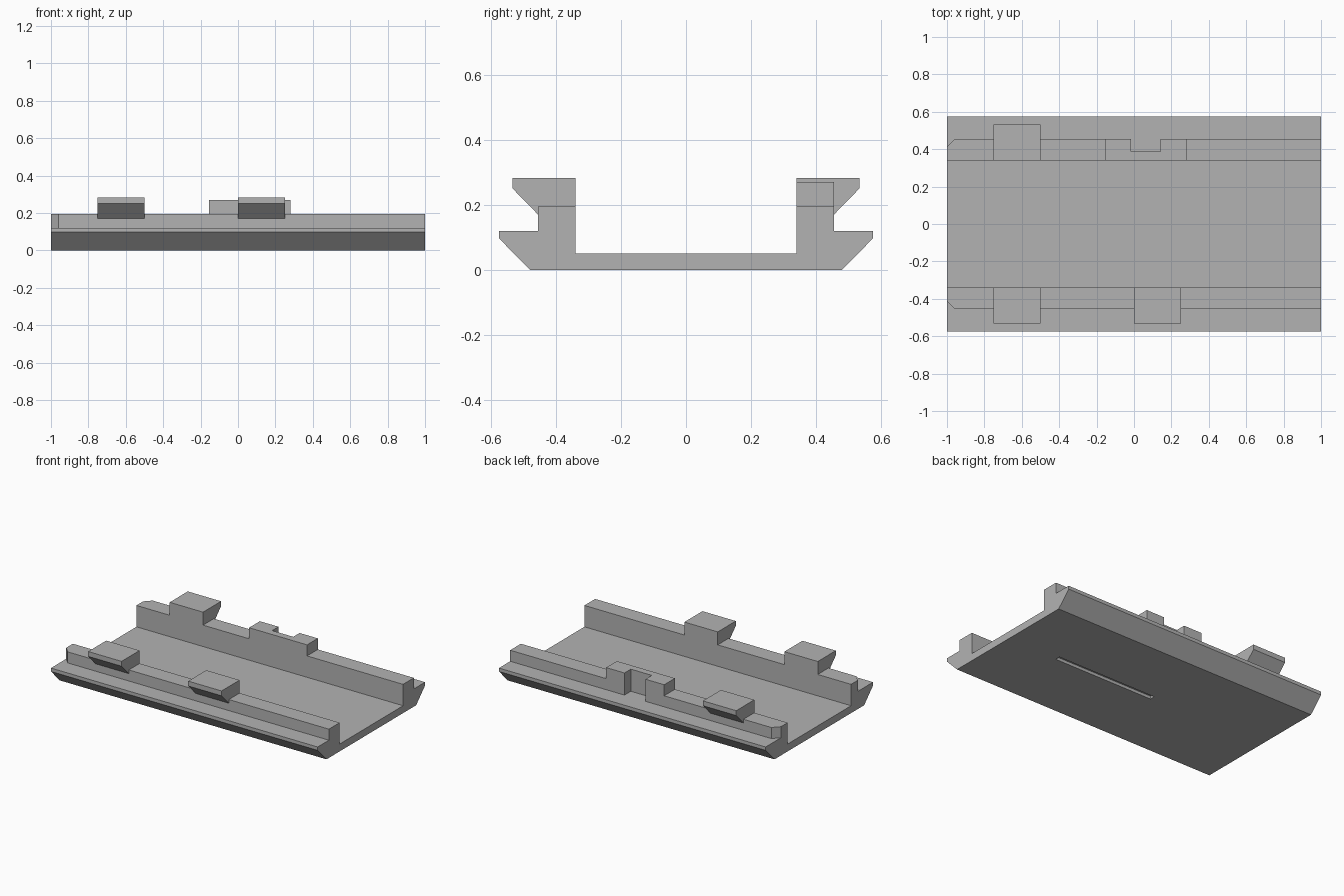
import bpy
import bmesh

cube = bpy.data.objects.get("Cube")
if cube:
    bpy.data.objects.remove(cube, do_unlink=True)

grey = bpy.data.materials.new("plain_grey")
colour = (0.45, 0.45, 0.45, 1)
grey.use_nodes = True
grey.diffuse_color = colour
grey.node_tree.nodes["Principled BSDF"].inputs["Base Color"].default_value = colour


def prism(name, outline, axis, start, end):
    """Extrude an outline along x (y, z points) or along z (x, y points)."""
    def place(p, d):
        return (d, p[0], p[1]) if axis == "x" else (p[0], p[1], d)
    bm = bmesh.new()
    low = [bm.verts.new(place(p, start)) for p in outline]
    high = [bm.verts.new(place(p, end)) for p in outline]
    bm.faces.new(low)
    bm.faces.new(high)
    for i in range(len(low)):
        j = (i + 1) % len(low)
        bm.faces.new((low[i], low[j], high[j], high[i]))
    bmesh.ops.recalc_face_normals(bm, faces=bm.faces)
    mesh = bpy.data.meshes.new(name)
    bm.to_mesh(mesh)
    bm.free()
    mesh.materials.append(grey)
    obj = bpy.data.objects.new(name, mesh)
    bpy.context.collection.objects.link(obj)
    return obj


def rect(x0, x1, y0, y1):
    return [(x0, y0), (x1, y0), (x1, y1), (x0, y1)]


def cut(target, cutter):
    """Subtract the cutter from the target, then discard it."""
    cutter.hide_render = True
    mod = target.modifiers.new("cut", "BOOLEAN")
    mod.operation = "DIFFERENCE"
    mod.solver = "EXACT"
    mod.object = cutter
    bpy.context.view_layer.objects.active = target
    bpy.ops.object.modifier_apply(modifier=mod.name)
    bpy.data.objects.remove(cutter, do_unlink=True)


FLOOR, LEDGE, RAIL = 0.05, 0.12, 0.195
INNER, OUTER = 0.34, 0.455

# Tray with bevelled ledges and rails, as one mirrored cross-section
half = [(0.48, 0), (0.575, 0.097), (0.575, LEDGE), (OUTER, LEDGE),
        (OUTER, RAIL), (INNER, RAIL), (INNER, FLOOR)]
section = half + [(-y, z) for y, z in reversed(half)]
tray = prism("tray", section, "x", -1, 1)

# Clipped rail corners at one end
for s in (1, -1):
    corner = [(-1.04, s * 0.37), (-0.92, s * 0.495), (-1.04, s * 0.495)]
    cut(tray, prism("corner_cutter", corner, "z", LEDGE, 0.3))

# Notch through the outside of the back rail
cut(tray, prism("notch_cutter", rect(-0.015, 0.143, 0.387, 0.5), "z", LEDGE, 0.3))

# Thin groove under the tray
cut(tray, prism("groove_cutter", rect(-0.13, 0.62, 0, 0.035), "z", -0.05, 0.02))

# Raised catch around the notch
catch = [(-0.155, INNER), (0.28, INNER), (0.28, OUTER), (0.143, OUTER),
         (0.143, 0.387), (-0.015, 0.387), (-0.015, OUTER), (-0.155, OUTER)]
prism("notched_catch", catch, "z", RAIL, 0.27)

# Overhanging clips on the rails
clip = [(INNER, RAIL), (INNER, 0.283), (0.533, 0.283), (0.533, 0.25),
        (OUTER, 0.17), (OUTER, RAIL)]
for name, side, x in (("back_clip", 1, -0.75), ("front_clip_right", -1, -0.75),
                      ("front_clip_middle", -1, 0)):
    prism(name, [(side * y, z) for y, z in clip], "x", x, x + 0.25)
